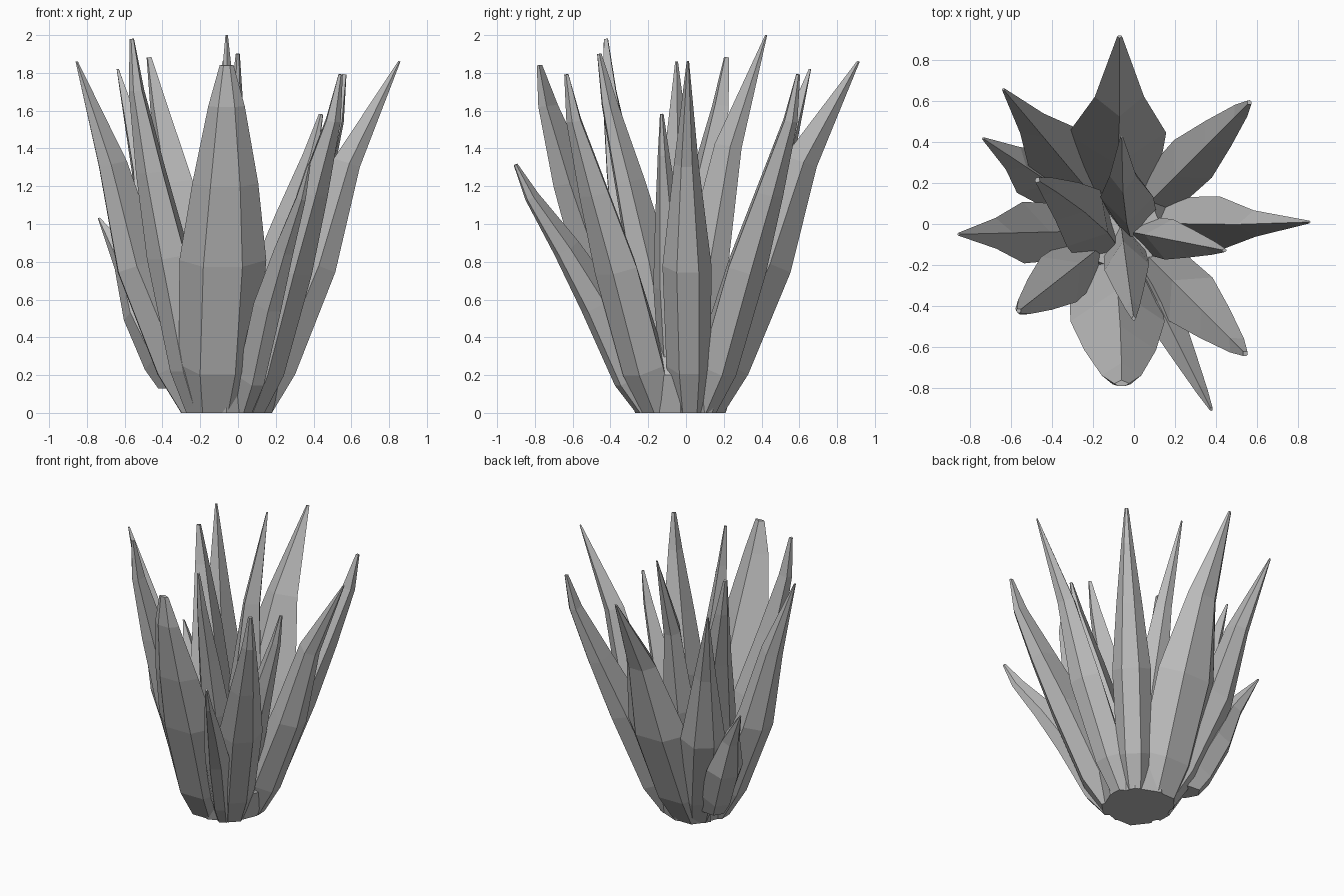
import bpy, bmesh
from mathutils import Vector

if "Cube" in bpy.data.objects:
    bpy.data.objects.remove(bpy.data.objects["Cube"], do_unlink=True)

grey = bpy.data.materials.new("plain grey")
grey.use_nodes = True
tone = (0.5, 0.5, 0.5, 1)
grey.diffuse_color = tone
grey.node_tree.nodes["Principled BSDF"].inputs["Base Color"].default_value = tone

CENTRE = Vector((-0.06, -0.03, 0))
UP = Vector((0, 0, 1))
# rings along a leaf: height fraction, width fraction, thickness, outward shift
ROOT = [(0, 0.65, 0.22, 0), (0.11, 0.9, 0.27, 0.045)]
POINTED = ROOT + [(0.4, 1, 0.24, 0.03), (0.7, 0.5, 0.15, -0.07), (1, 0.05, 0.012, 0)]
HOOKED = ROOT + [(0.41, 1, 0.24, 0), (0.64, 0.68, 0.17, 0), (0.86, 0.32, 0.09, 0.03),
                 (1, 0.1, 0.025, 0)]
BROAD = ROOT + [(0.42, 1, 0.24, 0), (0.65, 0.76, 0.18, 0), (0.88, 0.42, 0.09, 0.02),
                (1, 0.16, 0.025, 0)]


def finish(name, bm):
    bmesh.ops.recalc_face_normals(bm, faces=bm.faces)
    mesh = bpy.data.meshes.new(name)
    bm.to_mesh(mesh)
    bm.free()
    mesh.materials.append(grey)
    obj = bpy.data.objects.new(name, mesh)
    bpy.context.collection.objects.link(obj)


def skin(bm, rings):
    """Join rings of points into a closed faceted skin."""
    loops = [[bm.verts.new(p) for p in ring] for ring in rings]
    for low, high in zip(loops, loops[1:]):
        for i in range(len(low)):
            j = (i + 1) % len(low)
            bm.faces.new((low[i], low[j], high[j], high[i]))
    bm.faces.new(loops[0])
    bm.faces.new(loops[-1])


def leaf(name, style, tip, root_radius, root_z, width, bow, sweep=0):
    """Five-sided leaf: flat strip outside, sharp side edges, ridge inside."""
    out = Vector((tip[0], tip[1], 0)) - CENTRE
    run = out.length - root_radius
    rise = tip[2] - root_z
    out.normalize()
    side = UP.cross(out)
    rings = []
    for s, wide, thick, shift in style:
        t = s + bow * s * (1 - s) + shift
        p = CENTRE + out * (root_radius + run * t) + UP * (root_z + rise * s)
        p += side * sweep * (1 - s) ** 2
        slope = run * (1 + bow * (1 - 2 * s))
        # the root is cut level, the rings above follow the leaf
        normal = (out * rise - UP * slope).normalized() if s else out
        w = width * wide
        depth = thick * (0.7 + 2 * width)
        edge = p - normal * depth * 0.42
        ring = [p + side * w * 0.45, p - side * w * 0.45,
                edge - side * w, p - normal * depth, edge + side * w]
        for v in ring:
            v.z = min(max(v.z, 0), 2)
        rings.append(ring)
    bm = bmesh.new()
    skin(bm, rings)
    finish(name, bm)


# name, style, tip, root radius, root height, half width, bow, sideways sweep
LEAVES = [
    ("back_leaf", POINTED, (-0.07, 0.92, 1.86), 0.23, 0, 0.24, 0.25, 0.05),
    ("back_right_leaf", HOOKED, (0.57, 0.60, 1.79), 0.23, 0, 0.13, 0.5),
    ("right_leaf", POINTED, (0.86, 0.01, 1.86), 0.24, 0, 0.13, 0.25, 0.04),
    ("inner_right_leaf", HOOKED, (0.45, -0.13, 1.58), 0.14, 0, 0.10, 0.3),
    ("front_right_leaf", HOOKED, (0.55, -0.64, 1.79), 0.24, 0, 0.15, 0.5),
    ("low_front_leaf", HOOKED, (0.38, -0.91, 1.31), 0.25, 0, 0.085, 0.08),
    ("front_leaf", BROAD, (-0.06, -0.79, 1.84), 0.23, 0, 0.23, 0.8, -0.06),
    ("inner_front_leaf", HOOKED, (0, -0.47, 1.90), 0.12, 0, 0.11, 0.25),
    ("front_left_leaf", HOOKED, (-0.57, -0.43, 1.98), 0.24, 0, 0.14, 0.8),
    ("left_leaf", POINTED, (-0.86, -0.05, 1.86), 0.24, 0, 0.15, 0.7),
    ("low_back_left_leaf", POINTED, (-0.74, 0.42, 1.03), 0.41, 0.13, 0.13, 0.3),
    ("back_left_leaf", POINTED, (-0.64, 0.66, 1.82), 0.24, 0, 0.15, 0.6),
    ("inner_left_leaf", HOOKED, (-0.48, 0.22, 1.88), 0.13, 0, 0.16, 0.15, 0.13),
    ("inner_back_leaf", POINTED, (-0.06, 0.43, 2.0), 0.13, 0, 0.13, -0.2, -0.07),
]
for spec in LEAVES:
    leaf(*spec)

# faceted core that the leaves grow from
core = bmesh.new()
for radius_low, radius_high, low, high in [(0.24, 0.3, 0, 0.2), (0.3, 0.2, 0.2, 0.45)]:
    made = bmesh.ops.create_cone(core, cap_ends=True, segments=8, radius1=radius_low,
                                 radius2=radius_high, depth=high - low)
    bmesh.ops.translate(core, verts=made["verts"], vec=CENTRE + UP * (low + high) / 2)
finish("core", core)
